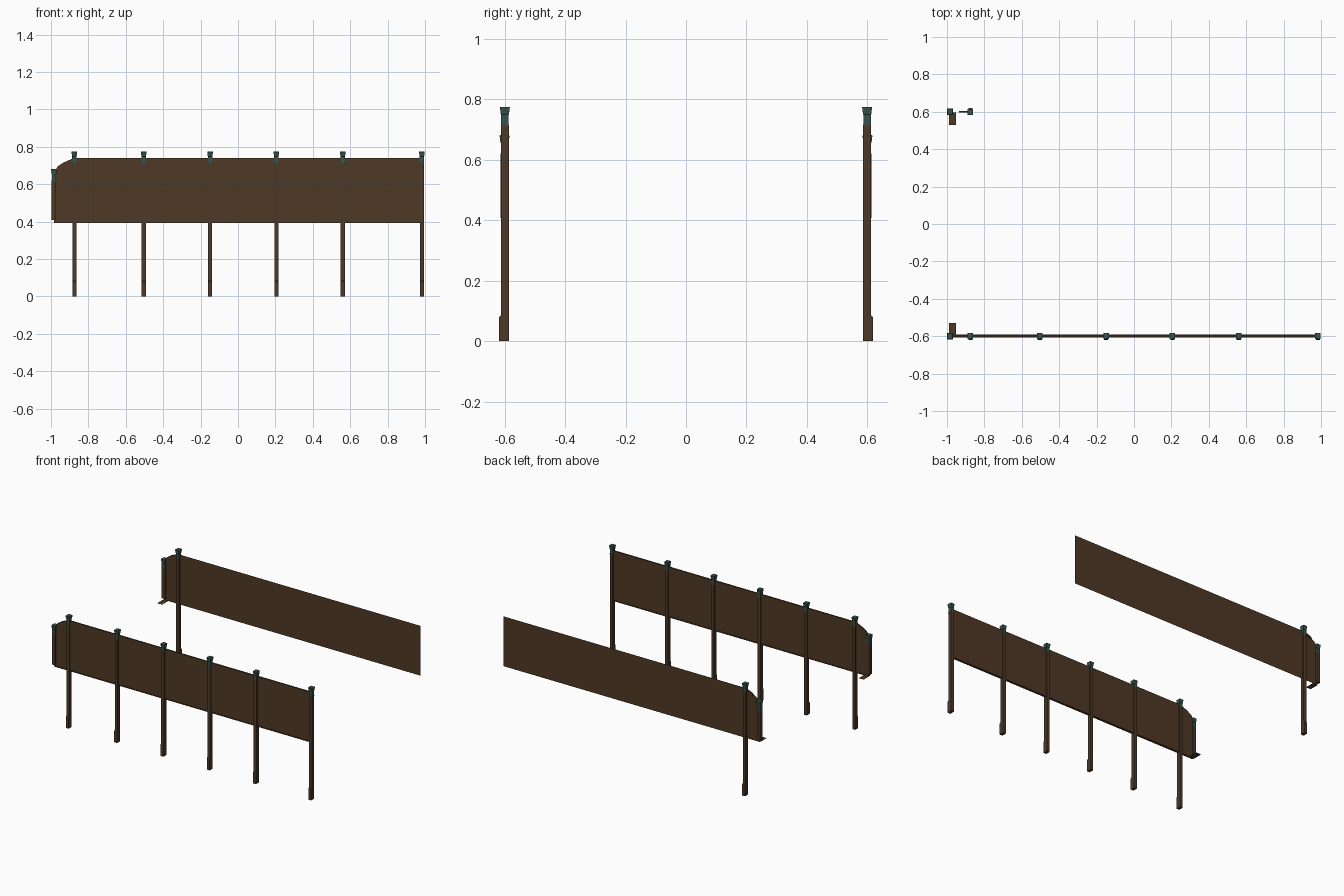
import bpy, bmesh
from mathutils import Vector

if "Cube" in bpy.data.objects:
    bpy.data.objects.remove(bpy.data.objects["Cube"])


def material(name, color):
    m = bpy.data.materials.new(name)
    m.diffuse_color = (*color, 1)
    m.use_nodes = True
    m.node_tree.nodes["Principled BSDF"].inputs["Base Color"].default_value = m.diffuse_color
    return m


PANEL = material("panel_brown", (0.078, 0.040, 0.018))
POST = material("post_brown", (0.074, 0.041, 0.022))
TEAL = material("weathered_teal", (0.038, 0.085, 0.072))


def finish(bm, name, mat):
    bmesh.ops.recalc_face_normals(bm, faces=bm.faces)
    me = bpy.data.meshes.new(name)
    bm.to_mesh(me)
    bm.free()
    me.materials.append(mat)
    ob = bpy.data.objects.new(name, me)
    bpy.context.collection.objects.link(ob)
    return ob


def extrude_profile(name, pts, vec, mat):
    """Flat polygon, extruded along vec when one is given."""
    bm = bmesh.new()
    f = bm.faces.new([bm.verts.new(p) for p in pts])
    if vec:
        r = bmesh.ops.extrude_face_region(bm, geom=[f], use_keep_orig=True)
        verts = [v for v in r["geom"] if isinstance(v, bmesh.types.BMVert)]
        bmesh.ops.translate(bm, verts=verts, vec=Vector(vec))
    return finish(bm, name, mat)


def cap(name, x, y, z, h):
    """Square cap: collar, straight neck and flared top."""
    bm = bmesh.new()
    rings = [(0, .0135), (.08, .0135), (.08, .0125), (.6, .0125),
             (.62, .0135), (.97, .0165), (1, .0155)]
    prev = None
    for t, r in rings:
        ring = [bm.verts.new((x + sx * r * .93, y + sy * r, z + t * h))
                for sx, sy in ((-1, -1), (1, -1), (1, 1), (-1, 1))]
        if prev:
            for i in range(4):
                j = (i + 1) % 4
                bm.faces.new((prev[i], prev[j], ring[j], ring[i]))
        else:
            bm.faces.new(ring[::-1])
        prev = ring
    bm.faces.new(prev)
    finish(bm, name, TEAL)


Y = 0.599


def tall_post(x, s):
    # outline seen from the side, with a foot stepping outward
    prof = [(-.013, 0), (.02, 0), (.02, .078), (.013, .086), (.013, .713), (-.013, .713)]
    extrude_profile("tall_post", [(x - .011, s * (Y + o), z) for o, z in prof],
                    (.022, 0, 0), POST)
    cap("tall_post_cap", x, s * Y, .711, .064)


def short_post(s):
    x, y = -.984, s * (Y + .001)
    prof = [(-.013, .408), (.013, .408), (.013, .62), (-.013, .62)]
    extrude_profile("short_post", [(x - .012, y + o, z) for o, z in prof],
                    (.024, 0, 0), POST)
    cap("short_post_cap", x, y, .615, .066)


# curved top of the panel's left end
CURVE = [(-.98, .665), (-.965, .695), (-.935, .715), (-.905, .729), (-.875, .74)]
OUTLINE = [(-.985, .395)] + CURVE + [(.98, .74), (.98, .395)]

# front wall: solid panel with a slim bottom rail
extrude_profile("front_panel", [(x, -Y - .005, z) for x, z in OUTLINE], (0, .011, 0), PANEL)
extrude_profile("front_bottom_rail",
                [(-.985, -Y - .008, z) for z in (.394,)] +
                [(.98, -Y - .008, .394), (.98, -Y + .009, .394), (-.985, -Y + .009, .394)],
                (0, 0, .007), PANEL)

# back wall: a thin sheet, with a thicker strip along the curved end
extrude_profile("back_panel", [(x, Y, z) for x, z in OUTLINE], None, PANEL)
extrude_profile("back_curved_end",
                [(x, Y - .003, z) for x, z in CURVE[2:]] +
                [(x, Y - .003, z - .012) for x, z in reversed(CURVE[2:])],
                (0, .009, 0), PANEL)

# posts
for px in (-.875, -.504, -.149, .205, .56, .983):
    tall_post(px, -1)
tall_post(-.875, 1)

# short end posts and the flat plates beside them
for side in (-1, 1):
    short_post(side)
    extrude_profile("end_plate", [(x, side * y, .397) for x, y in
                    ((-.99, .53), (-.952, .53), (-.952, .597), (-.99, .597))],
                    None, PANEL)
